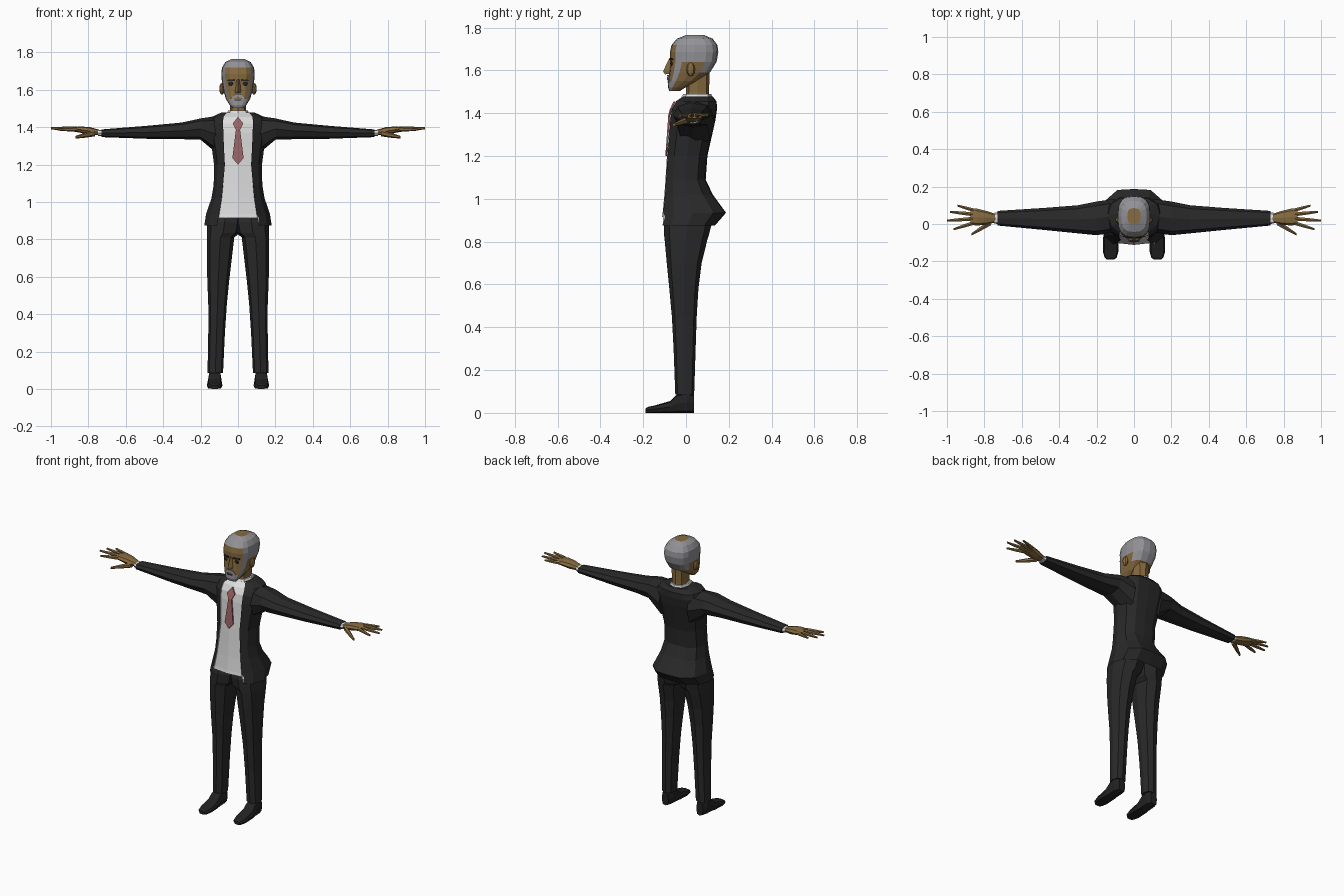
import bpy, bmesh, math
from mathutils import Vector


def material(name, r, g, b):
    m = bpy.data.materials.new(name)
    m.diffuse_color = (r, g, b, 1)
    return m


SUIT = material("charcoal suit", 0.022, 0.022, 0.022)
SHOE = material("black leather", 0.016, 0.016, 0.016)
SHIRT = material("white shirt", 0.72, 0.72, 0.72)
TIE = material("dusty red", 0.33, 0.125, 0.13)
SKIN = material("brown skin", 0.24, 0.145, 0.05)
HAIR = material("grey hair", 0.29, 0.29, 0.31)
DARK = material("dark eyes", 0.02, 0.018, 0.02)


def finish(name, bm, mats, mirror=False):
    bmesh.ops.recalc_face_normals(bm, faces=bm.faces)
    me = bpy.data.meshes.new(name)
    bm.to_mesh(me)
    bm.free()
    ob = bpy.data.objects.new(name, me)
    bpy.context.collection.objects.link(ob)
    for m in mats:
        me.materials.append(m)
    if mirror:
        ob.modifiers.new("Mirror", 'MIRROR').use_mirror_merge = False
    return ob


def ring(axis, t, a0, a1, b0, b1, n=8, p=0.8):
    """Rounded section across an axis, starting at the middle of the b0 side."""
    pts = []
    for i in range(n):
        th = 2 * math.pi * i / n
        s, c = math.sin(th), -math.cos(th)
        s = math.copysign(abs(s) ** p, s) if abs(s) > 1e-6 else 0
        c = math.copysign(abs(c) ** p, c) if abs(c) > 1e-6 else 0
        a = (a0 + a1) / 2 + s * (a1 - a0) / 2
        b = (b0 + b1) / 2 + c * (b1 - b0) / 2
        pts.append({'x': (t, a, b), 'y': (a, t, b), 'z': (a, b, t)}[axis])
    return pts


def loft(name, rings, mats, mirror=False, caps=(True, True), rule=None):
    """Skin a list of rings; rule(row, column) picks the material."""
    bm = bmesh.new()
    rows = [[bm.verts.new(p) for p in r] for r in rings]
    n = len(rows[0])
    for k in range(len(rows) - 1):
        for i in range(n):
            j = (i + 1) % n
            f = bm.faces.new((rows[k][i], rows[k][j], rows[k + 1][j], rows[k + 1][i]))
            if rule:
                f.material_index = rule(k, min(i, n - 1 - i))
    for use, row in zip(caps, (rows[0], rows[-1])):
        if use:
            bm.faces.new(row)
    return finish(name, bm, mats, mirror)


def plate(name, pts, mat, thick=0.008, mirror=False):
    """Thin plate from an outline, thickened backwards along y."""
    bm = bmesh.new()
    front = [bm.verts.new(p) for p in pts]
    back = [bm.verts.new((x, y + thick, z)) for x, y, z in pts]
    bm.faces.new(front)
    bm.faces.new(back[::-1])
    for i in range(len(pts)):
        j = (i + 1) % len(pts)
        bm.faces.new((front[i], front[j], back[j], back[i]))
    return finish(name, bm, [mat], mirror)


def blob(name, loc, size, mat, mirror=True):
    bm = bmesh.new()
    bmesh.ops.create_uvsphere(bm, u_segments=8, v_segments=6, radius=1)
    for v in bm.verts:
        v.co = Vector(v.co[i] * size[i] + loc[i] for i in range(3))
    return finish(name, bm, [mat], mirror)


# Jacket with the shirt front set between its open edges
def torso_ring(z, lx, hw, yf, yb, zf=None):
    zf, d = zf or z, yb - yf
    half = [(0, yf, zf), (lx, yf + 0.013, zf), (lx, yf + 0.003, z),
            (hw * 0.86, yf + 0.18 * d, z), (hw, yf + 0.48 * d, z),
            (hw * 0.88, yf + 0.8 * d, z), (hw * 0.52, yb - 0.005, z), (0, yb, z)]
    return half + [(-x, y, w) for x, y, w in half[-2:0:-1]]


loft("jacket_and_shirt", [torso_ring(*r) for r in (
    (0.875, 0.112, 0.18, -0.112, 0.135, 0.915),
    (0.935, 0.1, 0.171, -0.109, 0.187),
    (1.02, 0.087, 0.142, -0.101, 0.125),
    (1.09, 0.08, 0.13, -0.096, 0.092),
    (1.2, 0.07, 0.128, -0.089, 0.1),
    (1.29, 0.075, 0.14, -0.081, 0.12),
    (1.37, 0.078, 0.155, -0.076, 0.138),
    (1.42, 0.08, 0.158, -0.068, 0.145),
    (1.455, 0.078, 0.14, -0.048, 0.143),
    (1.478, 0.06, 0.09, -0.015, 0.125))],
    [SUIT, SHIRT], caps=(False, True), rule=lambda k, c: int(c < 2))

# Sleeves and cuffs
loft("sleeve", [ring('x', *r) for r in (
    (0.1, -0.045, 0.135, 1.25, 1.462), (0.2, -0.06, 0.12, 1.333, 1.447),
    (0.3, -0.05, 0.1, 1.336, 1.425), (0.48, -0.032, 0.086, 1.338, 1.408),
    (0.73, -0.008, 0.07, 1.347, 1.388))], [SUIT], True)
loft("cuff", [ring('x', 0.715, 0, 0.062, 1.352, 1.385),
              ring('x', 0.748, 0.002, 0.06, 1.353, 1.386)], [SHIRT], True)

# Hands
loft("palm", [ring('x', *r) for r in (
    (0.735, 0.01, 0.052, 1.357, 1.384), (0.79, -0.004, 0.07, 1.358, 1.4),
    (0.84, -0.008, 0.082, 1.37, 1.404), (0.875, -0.004, 0.084, 1.376, 1.401))],
    [SKIN], True)


def digit(name, start, end, r0, r1):
    rings = []
    for f, r in ((0, r0), (0.55, (r0 + r1) / 2 + 0.001), (1, r1)):
        x, y, z = Vector(start).lerp(Vector(end), f)
        rings.append(ring('x', x, y - r, y + r, z - r, z + r, 6, 1))
    loft(name, rings, [SKIN], True)


digit("index_finger", (0.86, 0.005, 1.389), (0.965, -0.028, 1.388), 0.012, 0.006)
digit("middle_finger", (0.86, 0.028, 1.391), (1.0, 0.018, 1.394), 0.012, 0.006)
digit("ring_finger", (0.86, 0.052, 1.39), (0.985, 0.065, 1.394), 0.012, 0.006)
digit("little_finger", (0.85, 0.072, 1.388), (0.943, 0.098, 1.392), 0.011, 0.006)
digit("thumb", (0.765, 0.008, 1.368), (0.87, -0.056, 1.346), 0.017, 0.007)

# Trousers, one leg mirrored, meeting at the crotch
loft("trouser_leg", [ring('z', *r) for r in (
    (0.085, 0.08, 0.163, -0.05, 0.038), (0.3, 0.07, 0.159, -0.058, 0.045),
    (0.45, 0.06, 0.159, -0.066, 0.05), (0.58, 0.047, 0.164, -0.078, 0.058),
    (0.7, 0.033, 0.167, -0.09, 0.073), (0.81, 0.02, 0.167, -0.1, 0.1),
    (0.835, -0.008, 0.167, -0.103, 0.108), (0.89, -0.02, 0.164, -0.104, 0.122),
    (0.96, -0.02, 0.14, -0.08, 0.11))], [SUIT], True)

# Shoes
loft("shoe", [ring('y', *r, 8, 0.6) for r in (
    (0.037, 0.1, 0.147, 0, 0.085), (0.005, 0.088, 0.16, 0, 0.1),
    (-0.045, 0.087, 0.162, 0, 0.085), (-0.075, 0.085, 0.165, 0, 0.055),
    (-0.145, 0.083, 0.167, 0, 0.035), (-0.178, 0.092, 0.158, 0, 0.028),
    (-0.19, 0.105, 0.145, 0, 0.02))], [SHOE], True)

# Neck and collar
loft("neck", [ring('z', 1.44, -0.047, 0.047, -0.005, 0.112),
              ring('z', 1.5, -0.043, 0.043, 0, 0.108),
              ring('z', 1.61, -0.05, 0.05, 0, 0.11)], [SKIN])
loft("collar", [ring('z', 1.455, -0.068, 0.068, -0.035, 0.128),
                ring('z', 1.49, -0.052, 0.052, -0.012, 0.118)], [SHIRT])


# Head: hair cap, sideburns and beard chosen by row and column
def head_rule(k, c):
    if k >= 6 or c == 2 or (k < 2 and c < 3):
        return 1
    return int(c > 2 and (k >= 4 or (k == 3 and c >= 5)))


loft("head", [ring('z', z, -w, w, f, b, 16, 0.72) for z, w, f, b in (
    (1.503, 0.03, -0.078, -0.03), (1.52, 0.046, -0.084, -0.003),
    (1.55, 0.064, -0.083, 0.06), (1.59, 0.077, -0.078, 0.112),
    (1.64, 0.086, -0.073, 0.143), (1.685, 0.089, -0.075, 0.151),
    (1.718, 0.086, -0.068, 0.147), (1.748, 0.068, -0.043, 0.125),
    (1.765, 0.035, 0.0, 0.085))], [SKIN, HAIR], rule=head_rule)
blob("ear", (0.086, 0.022, 1.605), (0.014, 0.02, 0.032), SKIN)
blob("eye", (0.037, -0.066, 1.632), (0.016, 0.008, 0.011), DARK)
plate("eyebrow", [(0.016, -0.078, 1.648), (0.056, -0.068, 1.648),
                  (0.054, -0.068, 1.655), (0.016, -0.078, 1.657)], DARK, 0.009, True)

# Nose wedge
loft("nose", [[(-0.019, -0.07, 1.583), (0, -0.098, 1.582), (0.019, -0.07, 1.583)],
              [(-0.018, -0.07, 1.597), (0, -0.107, 1.596), (0.018, -0.07, 1.597)],
              [(-0.009, -0.07, 1.655), (0, -0.079, 1.655), (0.009, -0.07, 1.655)]], [SKIN])

# Moustache and mouth
plate("moustache", [(0, -0.09, 1.578), (-0.022, -0.086, 1.573), (-0.04, -0.078, 1.55),
                    (-0.028, -0.086, 1.552), (0, -0.09, 1.562), (0.028, -0.086, 1.552),
                    (0.04, -0.078, 1.55), (0.022, -0.086, 1.573)], HAIR, 0.009)
plate("mouth", [(-0.02, -0.086, 1.548), (0.02, -0.086, 1.548),
                (0.018, -0.087, 1.543), (-0.018, -0.087, 1.543)], DARK, 0.006)

# Tie: diamond knot and blade
plate("tie_knot", [(0, -0.058, 1.455), (0.028, -0.075, 1.42),
                   (0.011, -0.084, 1.385), (-0.011, -0.084, 1.385),
                   (-0.028, -0.075, 1.42)], TIE)
plate("tie_blade", [(-0.011, -0.083, 1.388), (0.011, -0.083, 1.388),
                    (0.03, -0.094, 1.235), (0, -0.097, 1.2), (-0.03, -0.094, 1.235)], TIE)
